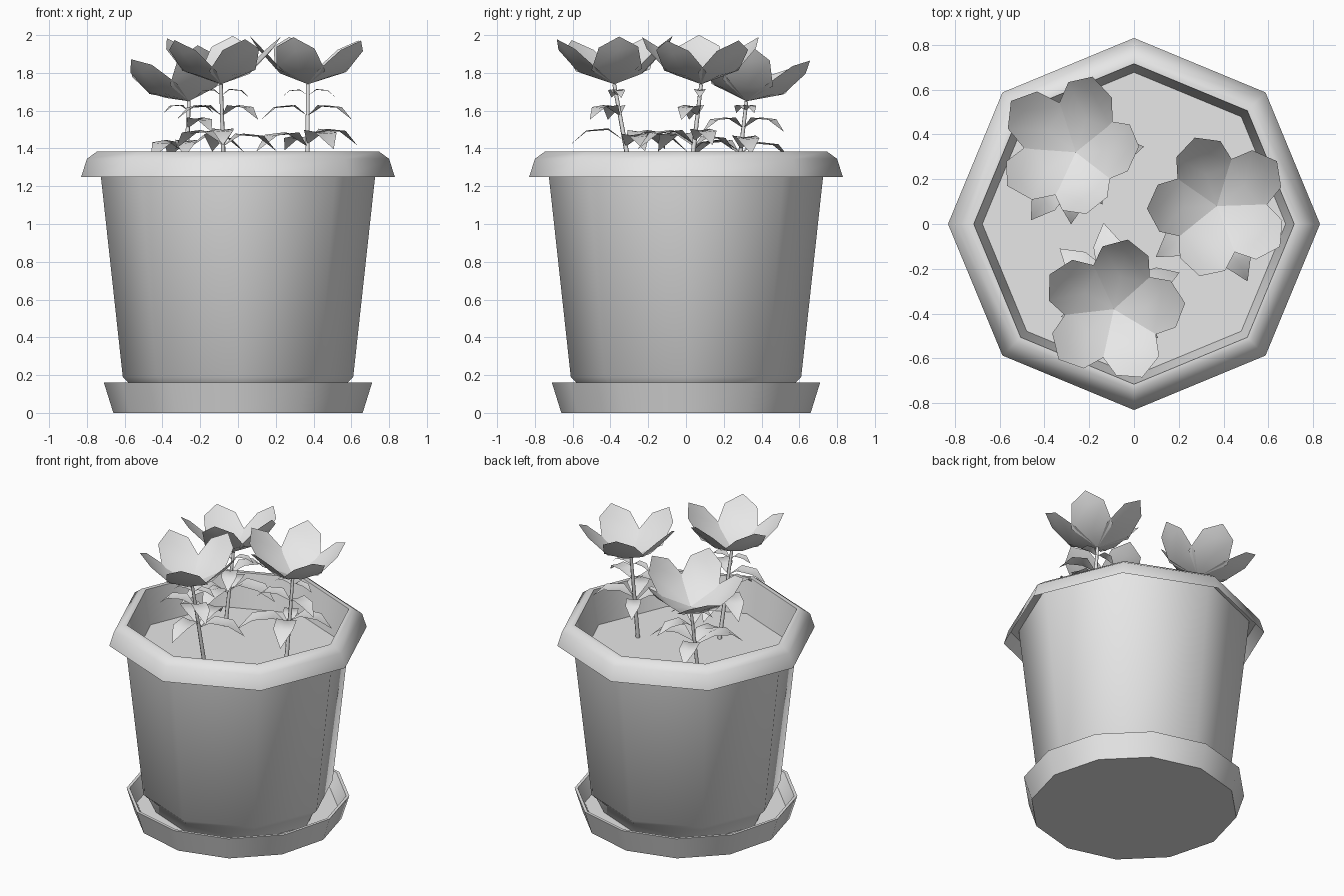
import bpy, bmesh
from math import radians, sin, cos, pi
from mathutils import Matrix, Vector

cube = bpy.data.objects.get("Cube")
if cube:
    bpy.data.objects.remove(cube)

GREY = (0.8, 0.8, 0.8, 1)
grey = bpy.data.materials.new("plain_grey")
grey.use_nodes = True
grey.diffuse_color = GREY
grey.node_tree.nodes["Principled BSDF"].inputs["Base Color"].default_value = GREY


def finish(name, bm, angle):
    """Turn a bmesh into a shaded object."""
    mesh = bpy.data.meshes.new(name)
    bm.to_mesh(mesh)
    bm.free()
    mesh.materials.append(grey)
    obj = bpy.data.objects.new(name, mesh)
    bpy.context.collection.objects.link(obj)
    bpy.ops.object.select_all(action='DESELECT')
    obj.select_set(True)
    bpy.context.view_layer.objects.active = obj
    bpy.ops.object.shade_smooth_by_angle(angle=radians(angle))
    return obj


def lathe(name, profile, sides):
    """Revolve (radius, height) points; first corner lies on +x."""
    bm = bmesh.new()
    rings = [[bm.verts.new((r * cos(2 * pi * i / sides), r * sin(2 * pi * i / sides), z))
              for i in range(sides)] for r, z in profile]
    for low, high in zip(rings, rings[1:]):
        for i in range(sides):
            j = (i + 1) % sides
            bm.faces.new((low[i], low[j], high[j], high[i]))
    bmesh.ops.remove_doubles(bm, verts=bm.verts, dist=0.0005)
    bmesh.ops.dissolve_degenerate(bm, edges=bm.edges, dist=0.0005)
    return finish(name, bm, 50)


def blade(bm, rows, matrix):
    """Petal or leaf: rows of (distance, half width, mid height, edge lift)."""
    strips = []
    for x, w, z, lift in rows:
        pts = [(x, -w, z + lift), (x, 0, z), (x, w, z + lift)] if w else [(x, 0, z)]
        strips.append([bm.verts.new(matrix @ Vector(p)) for p in pts])
    for a, b in zip(strips, strips[1:]):
        if len(a) == 1:
            bm.faces.new((a[0], b[1], b[0]))
            bm.faces.new((a[0], b[2], b[1]))
        elif len(b) == 1:
            bm.faces.new((a[0], a[1], b[0]))
            bm.faces.new((a[1], a[2], b[0]))
        else:
            bm.faces.new((a[0], a[1], b[1], b[0]))
            bm.faces.new((a[1], a[2], b[2], b[1]))


# Saucer, and the pot with its hollow overhanging rim
lathe("saucer", [(0, 0), (0.66, 0), (0.71, 0.16), (0.69, 0.16), (0.645, 0.06), (0, 0.06)], 12)
lathe("pot", [(0, 0.06), (0.53, 0.06), (0.575, 0.155), (0.61, 0.19), (0.735, 1.335),
              (0.785, 1.33), (0.83, 1.25), (0.8, 1.345), (0.745, 1.385), (0.715, 1.385),
              (0.675, 1.14)], 8)
lathe("soil", [(0.677, 1.15), (0, 1.15)], 8).data.flip_normals()

PETAL = [(0, 0, 0, 0), (0.15, 0.135, 0.05, 0.025), (0.27, 0.105, 0.17, 0.02), (0.325, 0, 0.245, 0)]
LEAF = [(0, 0, 0, 0), (0.3, 0.2, 0.2, 0.03), (0.7, 0.19, 0.17, 0.02), (1, 0, -0.08, 0)]


def plant(name, base, top, tilt, phase, leaves):
    base, top = Vector(base), Vector(top)
    # Stem
    axis = top - base
    bm = bmesh.new()
    place = Matrix.Translation((base + top) / 2) @ axis.to_track_quat('Z', 'Y').to_matrix().to_4x4()
    bmesh.ops.create_cone(bm, segments=6, radius1=0.014, radius2=0.01,
                          depth=axis.length, matrix=place)
    finish(name + "_stem", bm, 65)
    # Five cupped petals
    bm = bmesh.new()
    lean = Vector((0, 0, 1)).rotation_difference(Vector((*tilt, 1))).to_matrix().to_4x4()
    for i in range(5):
        turn = Matrix.Rotation(radians(phase + 72 * i), 4, 'Z')
        blade(bm, PETAL, Matrix.Translation(top) @ lean @ turn)
    finish(name + "_petals", bm, 60)
    # Arching leaves: (height fraction, length, direction)
    bm = bmesh.new()
    for along, length, direction in leaves:
        place = (Matrix.Translation(base.lerp(top, along))
                 @ Matrix.Rotation(radians(direction), 4, 'Z') @ Matrix.Scale(length, 4))
        blade(bm, LEAF, place)
    finish(name + "_leaves", bm, 60)


plant("left_flower", (0.365, 0.01, 1.14), (0.37, 0.08, 1.74), (0.05, 0.0), 38,
      [(0.45, 0.33, 215), (0.47, 0.33, 295), (0.5, 0.28, 20), (0.45, 0.24, 120),
       (0.72, 0.25, 340), (0.72, 0.25, 190), (0.9, 0.15, 0), (0.9, 0.14, 180)])
plant("front_flower", (-0.07, -0.27, 1.14), (-0.09, -0.38, 1.74), (-0.02, -0.03), 6,
      [(0.45, 0.33, 100), (0.47, 0.33, 140), (0.5, 0.29, 270), (0.45, 0.3, 20),
       (0.72, 0.25, 195), (0.72, 0.25, 320), (0.9, 0.15, 10), (0.9, 0.14, 190)])
plant("right_flower", (-0.28, 0.26, 1.14), (-0.26, 0.32, 1.65), (-0.16, 0.14), 70,
      [(0.45, 0.33, 235), (0.47, 0.29, 268), (0.5, 0.32, 10), (0.45, 0.28, 110),
       (0.72, 0.25, 300), (0.72, 0.25, 60), (0.9, 0.14, 200), (0.9, 0.14, 20)])
